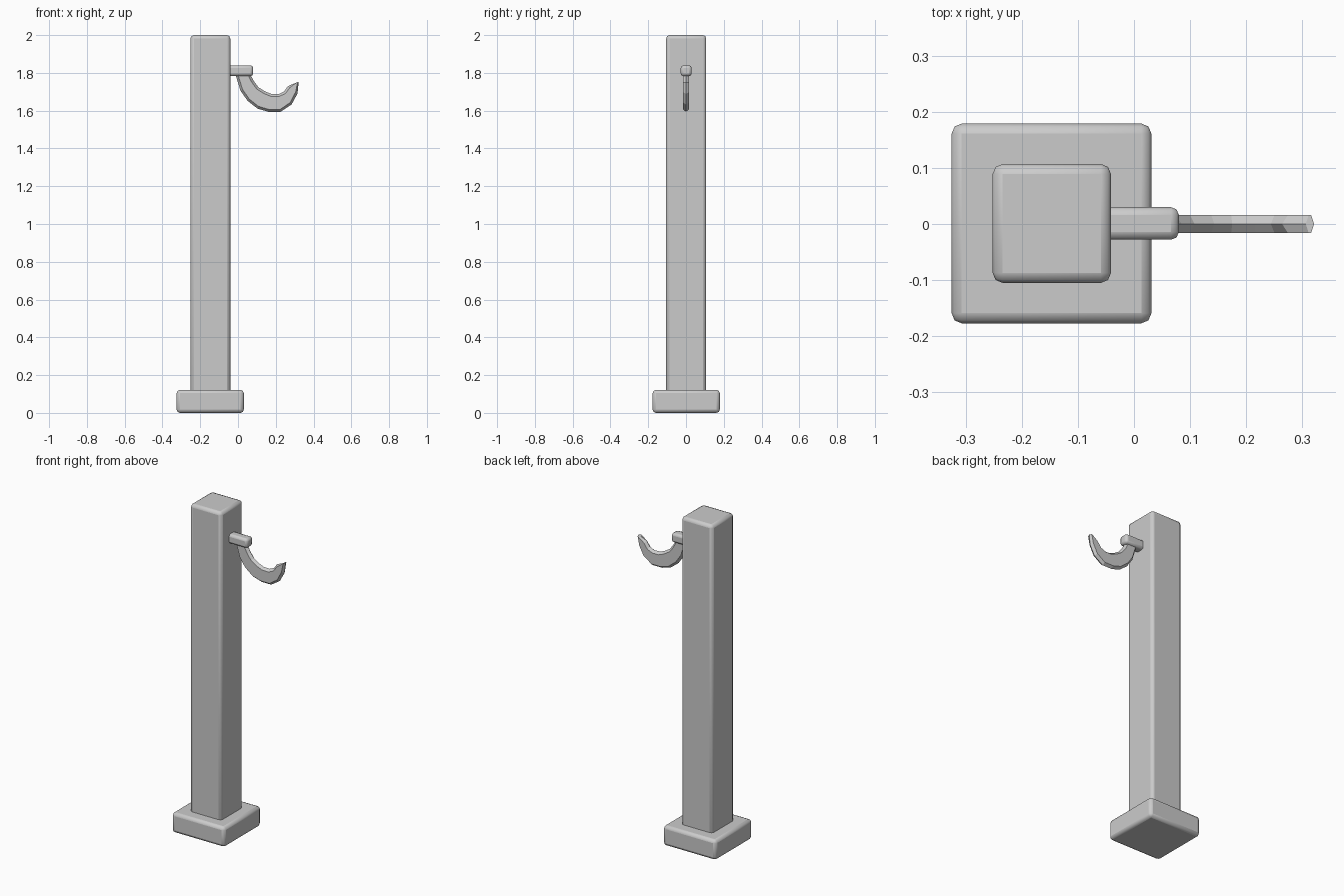
import bpy, bmesh

if "Cube" in bpy.data.objects:
    bpy.data.objects.remove(bpy.data.objects["Cube"])


def finish(obj, angle):
    bpy.ops.object.select_all(action='DESELECT')
    bpy.context.view_layer.objects.active = obj
    obj.select_set(True)
    bpy.ops.object.shade_smooth_by_angle(angle=angle)


def rounded_box(name, lo, hi, radius):
    size = [b - a for a, b in zip(lo, hi)]
    centre = [(a + b) / 2 for a, b in zip(lo, hi)]
    bpy.ops.mesh.primitive_cube_add(size=1, location=centre)
    obj = bpy.context.object
    obj.name = name
    obj.scale = size
    bpy.ops.object.transform_apply(location=False, rotation=False, scale=True)
    mod = obj.modifiers.new("soft_edges", 'BEVEL')
    mod.width = radius
    mod.segments = 2
    finish(obj, 0.9)
    return obj


# Square foot, tall post and the short peg on its right face
rounded_box("base", (-0.325, -0.177, 0), (0.031, 0.179, 0.122), 0.018)
rounded_box("post", (-0.252, -0.105, 0.09), (-0.041, 0.107, 2.0), 0.018)
rounded_box("peg", (-0.075, -0.028, 1.783), (0.08, 0.03, 1.84), 0.014)

# Hook: paired outer and inner ridge points, ending at the raised tip
outer = [(-0.016, 1.80), (0.013, 1.706), (0.05, 1.653), (0.103, 1.611),
         (0.161, 1.594), (0.225, 1.594), (0.283, 1.632), (0.315, 1.69), (0.321, 1.753)]
inner = [(0.06, 1.80), (0.085, 1.755), (0.108, 1.724), (0.143, 1.702),
         (0.175, 1.689), (0.215, 1.688), (0.244, 1.701), (0.264, 1.73), (0.306, 1.747)]
HALF, RIDGE = 0.016, 0.013

bm = bmesh.new()
rings = []
for (ox, oz), (ix, iz) in zip(outer, inner):
    dx, dz = ix - ox, iz - oz
    width = (dx * dx + dz * dz) ** 0.5
    t = min(RIDGE / width, 0.35)
    # six-sided section: flat cheeks with pointed outer and inner edges
    section = [(0, 0), (t, HALF), (1 - t, HALF), (1, 0), (1 - t, -HALF), (t, -HALF)]
    rings.append([bm.verts.new((ox + dx * s, y, oz + dz * s)) for s, y in section])
for a, b in zip(rings, rings[1:]):
    for i in range(6):
        j = (i + 1) % 6
        bm.faces.new((a[i], a[j], b[j], b[i]))
bm.faces.new(rings[0])
bm.faces.new(rings[-1])
bmesh.ops.recalc_face_normals(bm, faces=bm.faces)
mesh = bpy.data.meshes.new("hook")
bm.to_mesh(mesh)
bm.free()
hook = bpy.data.objects.new("hook", mesh)
bpy.context.collection.objects.link(hook)
